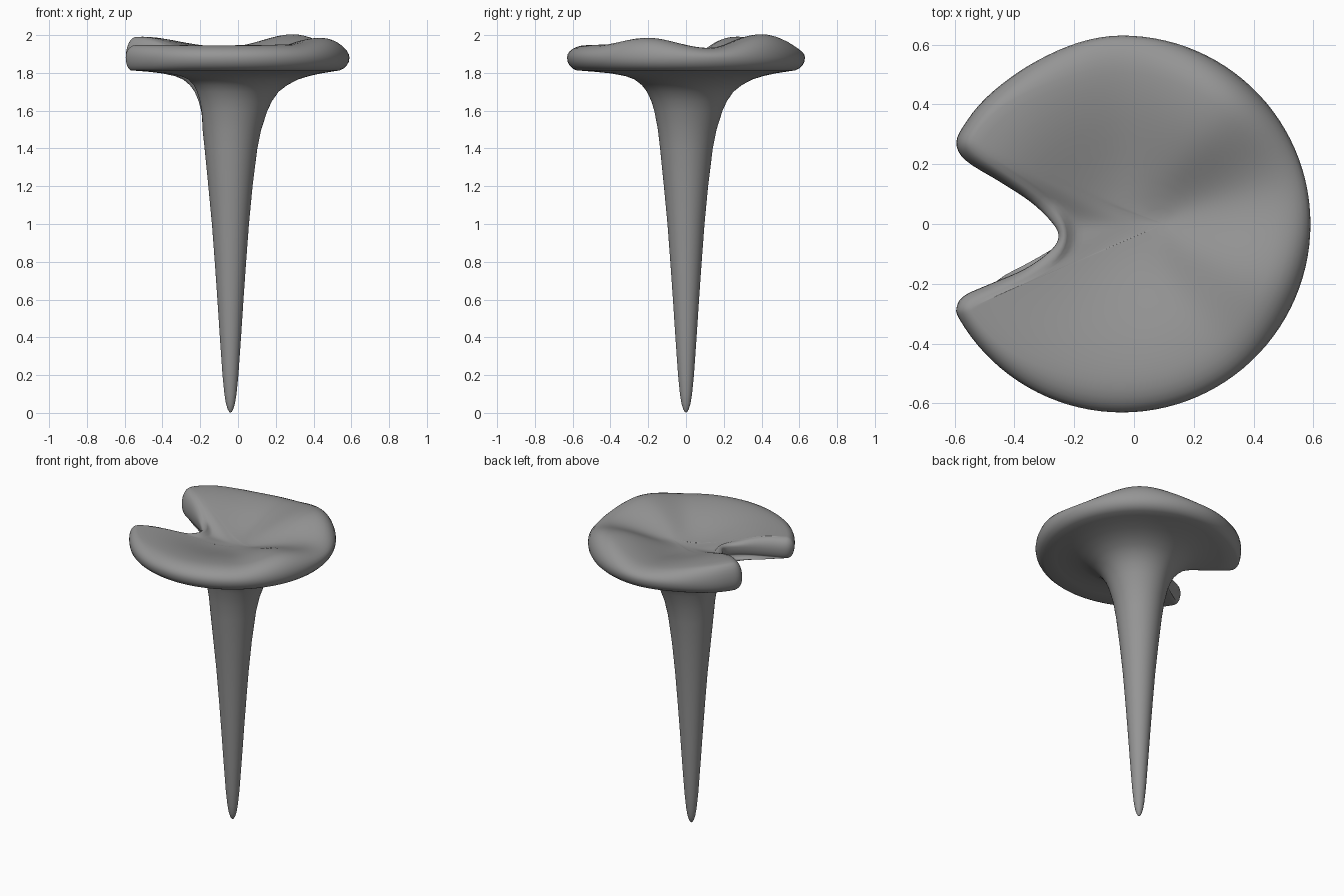
import bpy, bmesh
from math import cos, sin, radians, degrees, atan2
from mathutils import Vector

if "Cube" in bpy.data.objects:
    bpy.data.objects.remove(bpy.data.objects["Cube"])

CX, RAD = -0.04, 0.63
ARC, NOTCH_STEPS = 90, 4


def smooth(t):
    t = max(0.0, min(1.0, t))
    return t * t * (3 - 2 * t)


def catmull(p0, p1, p2, p3, t):
    return 0.5 * (2 * p1 + (p2 - p0) * t + (2 * p0 - 5 * p1 + 4 * p2 - p3) * t * t
                  + (3 * p1 - p0 - 3 * p2 + p3) * t ** 3)


# Cap outline: a round arc closed by a curved notch on the -x side
outline, stem_angle = [], []
for i in range(ARC):
    d = -150 + 297 * i / (ARC - 1)
    a = radians(d)
    r = RAD - 0.015 * smooth((d - 90) / 30) + 0.008 * smooth((d - 125) / 20)
    outline.append(Vector((r * cos(a), r * sin(a))))
    stem_angle.append(a)
notch = [Vector((x - CX, y)) for x, y in (
    (-.594, .272), (-.562, .212), (-.45, .142), (-.35, .077), (-.28, .012), (-.252, -.04),
    (-.28, -.09), (-.365, -.15), (-.48, -.2), (-.565, -.238), (-.592, -.275))]
path = [outline[-4], outline[-1]] + notch + [outline[0], outline[3]]
total = (len(path) - 3) * NOTCH_STEPS
for k in range(1, total):
    s, t = divmod(k, NOTCH_STEPS)
    outline.append(catmull(*path[s:s + 4], t / NOTCH_STEPS))
    stem_angle.append(radians(147 + 63 * k / total))
N = len(outline)

# Inner edge of the rim: the outline moved inward and rounded off
inner = []
for i, p in enumerate(outline):
    d = (outline[(i + 1) % N] - outline[i - 1]).normalized()
    w = 0.045 + 0.05 * smooth((p.x + 0.5) / 0.3) if i < ARC else 0.045
    inner.append(p + Vector((-d.y, d.x)) * w)
for _ in range(12):
    inner = [(inner[i - 1] + inner[i] * 2 + inner[(i + 1) % N]) / 4 for i in range(N)]

# Wavy height of the cap's top, by direction in degrees
WAVES = ((-23, 1.987), (13, 1.932), (50, 2.006), (92, 1.938), (150, 1.992),
         (182, 1.905), (207, 1.947), (270, 1.947), (305, 1.95), (337, 1.987))
CENTRE, LOW, MID = 1.85, 1.812, 1.882


def crest(p):
    d = degrees(atan2(p.y, p.x))
    d = d + 360 if d < -23 else d
    for (a, za), (b, zb) in zip(WAVES, WAVES[1:]):
        if a <= d <= b:
            return za + (zb - za) * smooth((d - a) / (b - a))
    return WAVES[0][1]


def dish(p):
    return CENTRE + (crest(p) - CENTRE) * smooth(p.length / 0.52)


bm = bmesh.new()
rings = []


def add_ring(points):
    rings.append([bm.verts.new((x + CX, y, z)) for x, y, z in points])


# Top of the cap: a dish rising to the wavy crest
HUB = Vector((0.14, 0))
for f in (.04, .1, .18, .26, .34, .42, .5, .58, .66, .74, .82, .89, .95):
    pts = [HUB + (p - HUB) * f for p in inner]
    add_ring([(q.x, q.y, dish(q)) for q in pts])

# Rolled rim
for deg in (90, 75, 60, 45, 30, 15, 0, -20, -40, -60, -80):
    a = radians(deg)
    pts = []
    for p, e in zip(outline, inner):
        rise = max(dish(e) - MID, 0.02) if deg > 0 else MID - LOW
        q = p.lerp(e, (1 - cos(a)) * (1 if deg > 0 else 0.6))
        pts.append((q.x, q.y, MID + sin(a) * rise))
    add_ring(pts)
cap_rings = len(rings)

# Underside flare: height, narrow radius, wide radius
CORE = 0.15
FLARE = ((1.806, .47, .54), (1.797, .37, .49), (1.783, .29, .43), (1.765, .245, .37),
         (1.735, .213, .31), (1.70, .192, .262), (1.65, .173, .225), (1.60, .16, .2),
         (1.50, .145, .165), (1.4, .136, .143))
for z, narrow, wide in FLARE:
    pts = []
    for p, a in zip(outline, stem_angle):
        r = narrow + (wide - narrow) * (0.5 + 0.5 * cos(a - radians(40)))
        circle = Vector((cos(a), sin(a))) * min(r, CORE)
        q = circle.lerp(p, max(0, (r - CORE) / (RAD - CORE)))
        pts.append((q.x, q.y, z))
    add_ring(pts)

# Tapering stem down to a rounded point
for z, r in ((1.2, .117), (1, .098), (.8, .083), (.6, .069), (.4, .056), (.2, .042),
             (.1, .032), (.05, .024), (.02, .015), (.006, .007)):
    add_ring([(r * cos(a), r * sin(a), z) for a in stem_angle])

for upper, lower in zip(rings, rings[1:]):
    for i in range(N):
        j = (i + 1) % N
        bm.faces.new((upper[i], lower[i], lower[j], upper[j]))
for ring, x, z in ((rings[0], CX + HUB.x, dish(HUB)), (rings[-1], CX, 0)):
    tip = bm.verts.new((x, 0, z))
    for i in range(N):
        bm.faces.new((ring[i], ring[(i + 1) % N], tip))
# Soften the cap where the waves meet
soft = [v for ring in rings[1:cap_rings] for v in ring]
for _ in range(4):
    bmesh.ops.smooth_vert(bm, verts=soft, factor=0.3, use_axis_x=False, use_axis_y=False, use_axis_z=True)
bmesh.ops.recalc_face_normals(bm, faces=bm.faces)

mesh = bpy.data.meshes.new("cap_and_stem")
bm.to_mesh(mesh)
bm.free()
mushroom = bpy.data.objects.new("cap_and_stem", mesh)
bpy.context.collection.objects.link(mushroom)

# Grey surface
grey = bpy.data.materials.new("plain_grey")
grey.use_nodes = True
colour = (0.3, 0.3, 0.3, 1)
grey.diffuse_color = colour
grey.node_tree.nodes["Principled BSDF"].inputs["Base Color"].default_value = colour
mesh.materials.append(grey)
for poly in mesh.polygons:
    poly.use_smooth = True
